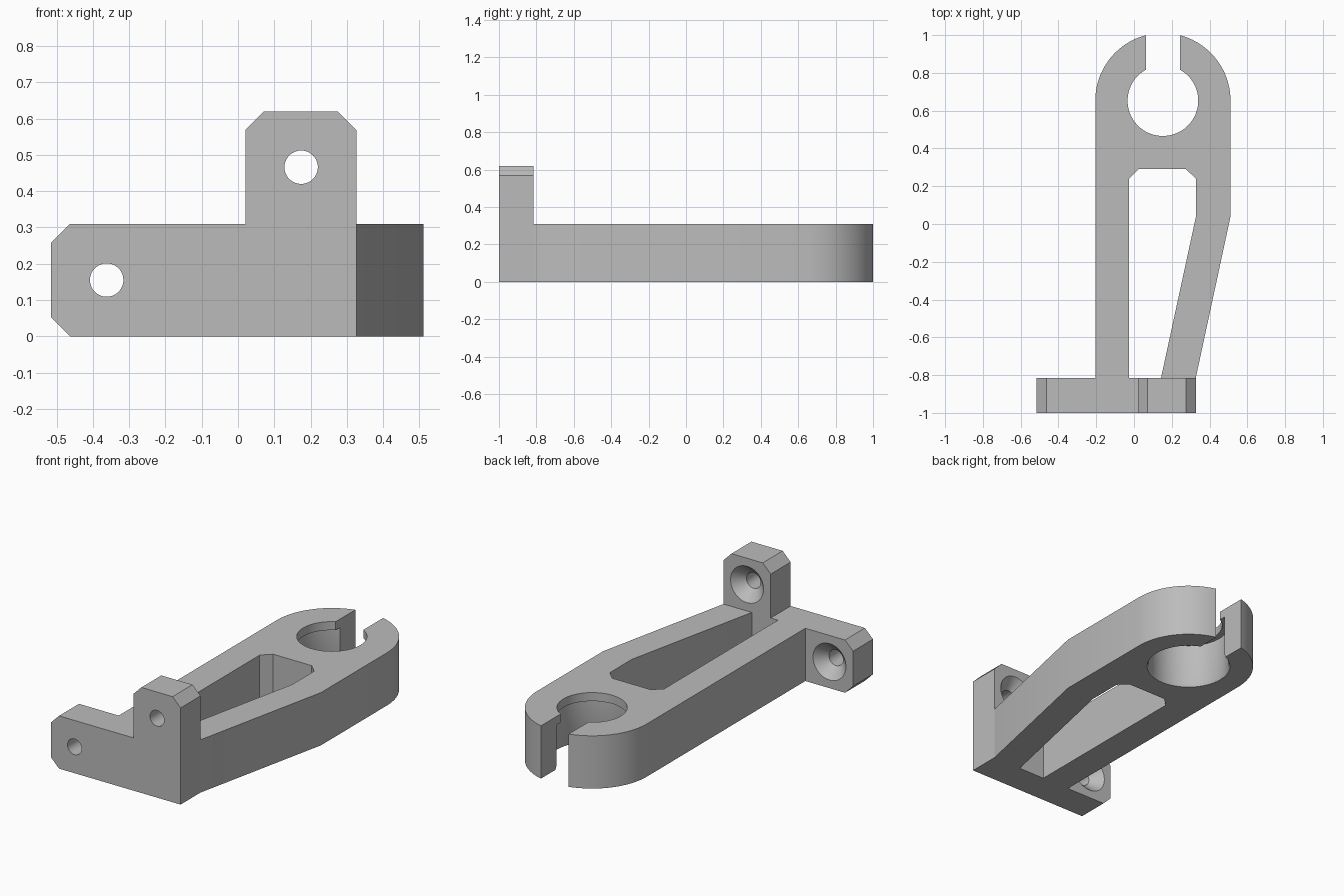
import bpy, bmesh, math
from mathutils import Matrix, Vector

cube = bpy.data.objects.get("Cube")
if cube:
    bpy.data.objects.remove(cube, do_unlink=True)

grey = bpy.data.materials.new("plain grey")
grey.use_nodes = True
color = (0.5, 0.5, 0.5, 1)
grey.diffuse_color = color
grey.node_tree.nodes["Principled BSDF"].inputs["Base Color"].default_value = color


def add_object(name, bm):
    bmesh.ops.recalc_face_normals(bm, faces=bm.faces)
    mesh = bpy.data.meshes.new(name)
    bm.to_mesh(mesh)
    bm.free()
    mesh.materials.append(grey)
    obj = bpy.data.objects.new(name, mesh)
    bpy.context.collection.objects.link(obj)
    return obj


def extrude(name, points, shift):
    """Solid made from a flat outline moved along a vector."""
    bm = bmesh.new()
    face = bm.faces.new([bm.verts.new(p) for p in points])
    side = bmesh.ops.extrude_face_region(bm, geom=[face], use_keep_orig=True)
    moved = [g for g in side["geom"] if isinstance(g, bmesh.types.BMVert)]
    bmesh.ops.translate(bm, verts=moved, vec=shift)
    return add_object(name, bm)


def lathe(name, profile, matrix):
    """Solid of revolution from (radius, height) pairs, starting and ending on the axis."""
    bm = bmesh.new()
    verts = [bm.verts.new((r, 0, z)) for r, z in profile]
    edges = [bm.edges.new(pair) for pair in zip(verts, verts[1:])]
    bmesh.ops.spin(bm, geom=verts + edges, axis=(0, 0, 1), cent=(0, 0, 0),
                   angle=math.tau, steps=72, use_merge=True)
    bmesh.ops.remove_doubles(bm, verts=bm.verts, dist=0.0001)
    bm.transform(matrix)
    return add_object(name, bm)


def cut(obj, cutters):
    bpy.context.view_layer.objects.active = obj
    for cutter in cutters:
        cutter.hide_render = True
        mod = obj.modifiers.new("cut", 'BOOLEAN')
        mod.operation = 'DIFFERENCE'
        mod.solver = 'EXACT'
        mod.object = cutter
        bpy.ops.object.modifier_apply(modifier=mod.name)
        bpy.data.objects.remove(cutter, do_unlink=True)


H = 0.31            # arm height
BACK = -0.815       # rear face of the mounting plate
CX, CY = 0.153, 0.653
R = 0.358

# Clamp arm: straight left side, round end, slanted right strut
outline = [(-0.205, BACK), (0.327, BACK), (0.511, 0.04)]
for i in range(65):
    a = math.pi * i / 64
    outline.append((CX + R * math.cos(a), CY + R * math.sin(a)))
arm = extrude("clamp_arm", [(x, y, 0) for x, y in outline], (0, 0, H))

# Window between the struts, open towards the plate
window = [(-0.027, BACK - 0.1), (-0.027, 0.24), (0.025, 0.29), (0.276, 0.29),
          (0.327, 0.24), (0.327, 0.035), (0.143, BACK), (0.143, BACK - 0.1)]
window_cut = extrude("window_cutter", [(x, y, -0.1) for x, y in window], (0, 0, 0.6))

# Bore with a narrower lip at the top and an eased lower rim
bore_cut = lathe("bore_cutter", [(0, -0.1), (0.23, -0.1), (0.23, 0), (0.222, 0.02),
                                 (0.222, H - 0.05), (0.187, H - 0.05),
                                 (0.187, 0.5), (0, 0.5)],
                 Matrix.Translation((CX, CY, 0)))

# Slot through the round end
slot = [(-0.09, 0), (0.09, 0), (0.09, 0.5), (-0.09, 0.5)]
slot_cut = extrude("slot_cutter", [(CX + x, CY + y, -0.1) for x, y in slot], (0, 0, 0.6))
cut(arm, [window_cut, bore_cut, slot_cut])

# Mounting plate: L shape with chamfered ends
C = 0.052
plate_outline = [(-0.515 + C, 0), (0.327, 0), (0.327, 0.62 - C), (0.327 - C, 0.62),
                 (0.02 + C, 0.62), (0.02, 0.62 - C), (0.02, H), (-0.515 + C, H),
                 (-0.515, H - C), (-0.515, C)]
plate = extrude("mounting_plate", [(x, -1, z) for x, z in plate_outline],
                (0, BACK + 1, 0))

# Screw holes, countersunk from the rear
holes = []
for x, z in ((-0.362, 0.155), (0.174, 0.466)):
    place = Matrix.Translation((x, BACK, z)) @ Matrix.Rotation(-math.pi / 2, 4, 'X')
    holes.append(lathe("screw_cutter", [(0, -0.3), (0.046, -0.3), (0.046, -0.061),
                                        (0.107, 0), (0.107, 0.1), (0, 0.1)], place))
cut(plate, holes)

# Smooth the round walls and keep the edges sharp
for obj in (arm, plate):
    bpy.ops.object.select_all(action='DESELECT')
    obj.select_set(True)
    bpy.context.view_layer.objects.active = obj
    bpy.ops.object.shade_smooth_by_angle(angle=math.radians(30))
